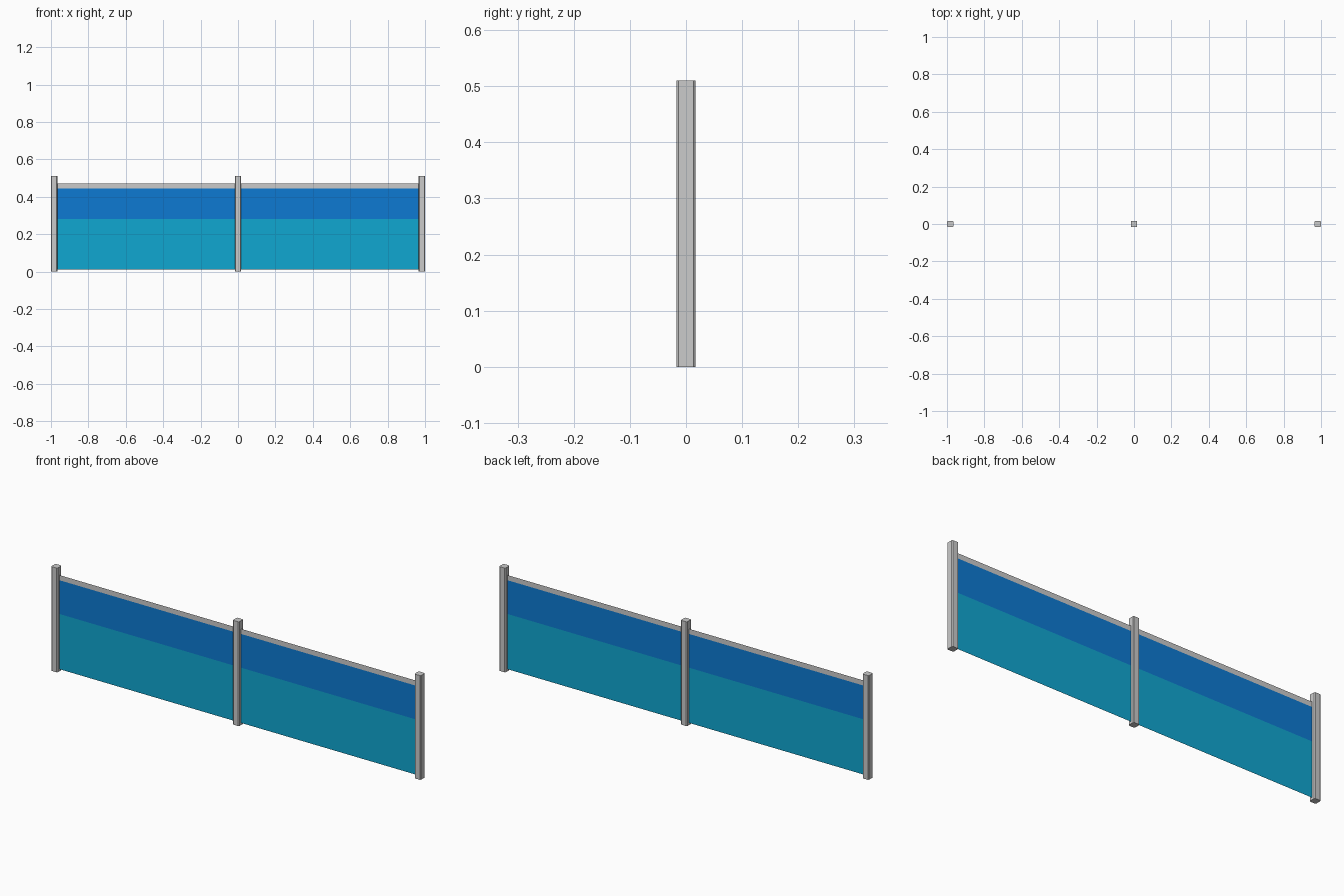
import bpy, bmesh

if "Cube" in bpy.data.objects:
    bpy.data.objects.remove(bpy.data.objects["Cube"])


def material(name, rgb):
    m = bpy.data.materials.new(name)
    m.diffuse_color = (*rgb, 1)
    m.use_nodes = True
    m.node_tree.nodes["Principled BSDF"].inputs["Base Color"].default_value = m.diffuse_color
    return m


GREY = material("light grey metal", (0.60, 0.60, 0.60))
BLUE = material("deep blue", (0.004, 0.195, 0.65))
TEAL = material("turquoise", (0.005, 0.385, 0.64))

POST_HALF, CHAMFER, POST_H = 0.017, 0.004, 0.51


def finish(name, bm, mats):
    me = bpy.data.meshes.new(name)
    bm.to_mesh(me)
    bm.free()
    for m in mats:
        me.materials.append(m)
    ob = bpy.data.objects.new(name, me)
    bpy.context.collection.objects.link(ob)
    return ob


# Post: square bar with chamfered vertical corners
def post(name, x):
    a, b = POST_HALF, POST_HALF - CHAMFER
    ring = [(b, -a), (a, -b), (a, b), (b, a), (-b, a), (-a, b), (-a, -b), (-b, -a)]
    bm = bmesh.new()
    base = bm.faces.new([bm.verts.new((x + px, py, 0)) for px, py in ring])
    top = bmesh.ops.extrude_face_region(bm, geom=[base])["geom"]
    bmesh.ops.translate(bm, vec=(0, 0, POST_H),
                        verts=[v for v in top if isinstance(v, bmesh.types.BMVert)])
    bmesh.ops.recalc_face_normals(bm, faces=bm.faces)
    finish(name, bm, [GREY])


# Screen: thin sheet in three horizontal bands (turquoise, blue, grey top rail)
def screen(name, x0, x1):
    bm = bmesh.new()
    rows = [[bm.verts.new((x, 0, z)) for x in (x0, x1)] for z in (0.01, 0.28, 0.445, 0.47)]
    for i in range(3):
        lo, hi = rows[i], rows[i + 1]
        bm.faces.new((lo[0], lo[1], hi[1], hi[0])).material_index = i
    finish(name, bm, [TEAL, BLUE, GREY])


for label, x in (("left_post", -0.983), ("middle_post", 0), ("right_post", 0.983)):
    post(label, x)

screen("left_screen", -0.967, -0.016)
screen("right_screen", 0.016, 0.967)
